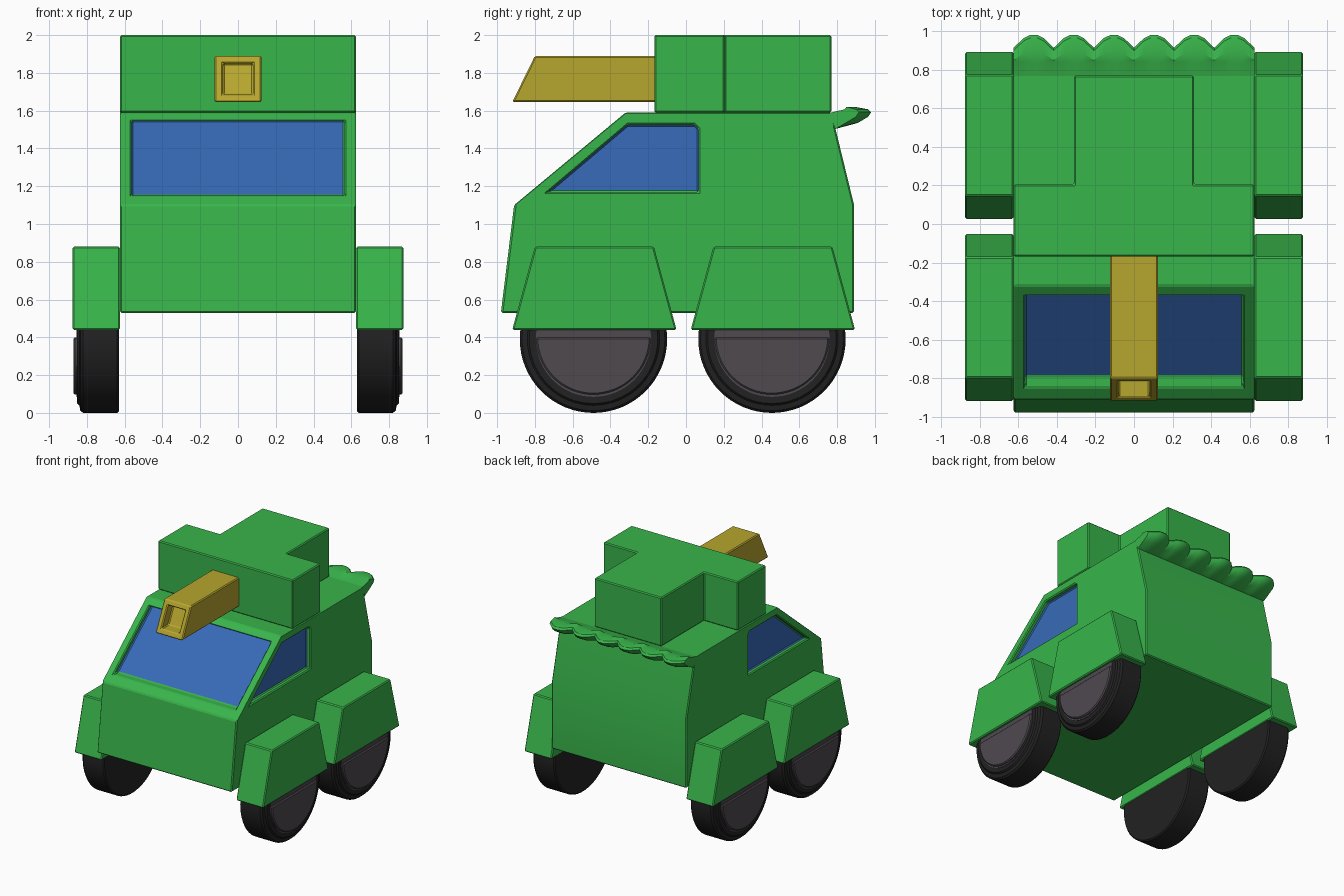
import bpy, bmesh, math

if "Cube" in bpy.data.objects:
    bpy.data.objects.remove(bpy.data.objects["Cube"], do_unlink=True)


def material(name, rgb):
    m = bpy.data.materials.new(name)
    m.use_nodes = True
    col = (*rgb, 1)
    m.diffuse_color = col
    bsdf = next(n for n in m.node_tree.nodes if n.type == 'BSDF_PRINCIPLED')
    bsdf.inputs["Base Color"].default_value = col
    return m


green = material("green paint", (0.04, 0.46, 0.07))
gold = material("dull gold", (0.47, 0.38, 0.027))
glass = material("blue glass", (0.038, 0.145, 0.48))
rubber = material("black rubber", (0.016, 0.016, 0.016))
hub_grey = material("hub grey", (0.078, 0.068, 0.078))


def make(name, bm, mat):
    bmesh.ops.recalc_face_normals(bm, faces=bm.faces[:])
    me = bpy.data.meshes.new(name)
    bm.to_mesh(me)
    bm.free()
    ob = bpy.data.objects.new(name, me)
    bpy.context.collection.objects.link(ob)
    if mat:
        me.materials.append(mat)
    return ob


def loft(name, rings, mat, closed=False):
    """Skin equal rings of points, capping both ends unless closed."""
    bm = bmesh.new()
    vs = [[bm.verts.new(p) for p in ring] for ring in rings]
    n = len(vs[0])
    for i in range(len(vs) - (0 if closed else 1)):
        a, b = vs[i], vs[(i + 1) % len(vs)]
        for k in range(n):
            j = (k + 1) % n
            bm.faces.new((a[k], a[j], b[j], b[k]))
    if not closed:
        bm.faces.new(vs[0])
        bm.faces.new(vs[-1])
    return make(name, bm, mat)


def prism(name, profile, lo, hi, mat=None, axis='x'):
    """Extrude a (y, z) profile along x, or an (x, y) profile along z."""
    place = (lambda p, h: (h, *p)) if axis == 'x' else (lambda p, h: (*p, h))
    return loft(name, [[place(p, h) for p in profile] for h in (lo, hi)], mat)


def apply(ob, kind, **settings):
    mod = ob.modifiers.new(kind, kind)
    for k, v in settings.items():
        setattr(mod, k, v)
    activate(ob)
    bpy.ops.object.modifier_apply(modifier=mod.name)


def activate(ob):
    bpy.ops.object.select_all(action='DESELECT')
    ob.select_set(True)
    bpy.context.view_layer.objects.active = ob


def cut(ob, cutter):
    cutter.hide_render = True
    apply(ob, 'BOOLEAN', operation='DIFFERENCE', solver='EXACT', object=cutter)
    bpy.data.objects.remove(cutter, do_unlink=True)


def finish(ob, bevel=0.008, angle=15):
    if bevel:
        apply(ob, 'BEVEL', width=bevel, segments=1, limit_method='ANGLE',
              angle_limit=math.radians(30))
    activate(ob)
    bpy.ops.object.shade_smooth_by_angle(angle=math.radians(angle))


def slanted(line, z0, z1, out, depth):
    """Profile of a recess that follows a slanted front face."""
    return [(line(z0) - out, z0), (line(z0) + depth, z0),
            (line(z1) + depth, z1), (line(z1) - out, z1)]


# Body shell with recessed windows
HALF = 0.625
body = prism("body", [(-0.98, 0.53), (-0.91, 1.1), (-0.32, 1.59), (0.78, 1.59),
                      (0.79, 1.51), (0.89, 1.1), (0.89, 0.53)], -HALF, HALF, green)
body.data.materials.append(glass)


def screen(z):
    return -0.91 + (z - 1.1) * 0.59 / 0.49


cut(body, prism("windshield_cutter", slanted(screen, 1.15, 1.545, 0.3, 0.06), -0.565, 0.565))
side_window = [(-0.73, 1.17), (-0.31, 1.525), (0.045, 1.525), (0.065, 1.505), (0.065, 1.17)]
for s in (1, -1):
    cut(body, prism("side_window_cutter", side_window, s * 0.585, s * 0.8))
for f in body.data.polygons:
    c, n = f.center, f.normal
    side_glass = abs(n.x) > 0.9 and abs(abs(c.x) - 0.585) < 0.005
    front_glass = n.y < -0.4 and n.z > 0.4 and c.y - screen(c.z) > 0.03
    f.material_index = 1 if side_glass or front_glass else 0
finish(body)

# Scalloped lip along the rear edge of the roof
SCALLOPS = 6
step = 2 * HALF / SCALLOPS
rings = []
for i in range(SCALLOPS):
    mid = -HALF + step * (i + 0.5)
    for t, d in ((-0.5, -0.065), (-0.25, -0.015), (-0.1, 0), (0.1, 0), (0.25, -0.015), (0.5, -0.065)):
        if t == -0.5 and i:
            continue
        rings.append([(mid + t * step, y, z) for y, z in (
            (0.76, 1.588), (0.84, 1.607), (0.895 + d * 0.7, 1.62), (0.965 + d, 1.607),
            (0.98 + d, 1.592), (0.965 + d, 1.568), (0.91 + d, 1.535), (0.79, 1.503))])
finish(loft("rear_roof_lip", rings, green), bevel=0, angle=30)

# T-shaped turret
turret = prism("turret", [(-HALF, -0.168), (HALF, -0.168), (HALF, 0.205), (0.312, 0.205),
                          (0.312, 0.77), (-0.312, 0.77), (-0.312, 0.205), (-HALF, 0.205)],
               1.59, 2.0, green, axis='z')
finish(turret)


# Square gun barrel with a slanted hollow muzzle
def muzzle(z):
    return -0.92 + (z - 1.645) * 0.12 / 0.245


barrel = prism("gun_barrel", [(muzzle(1.645), 1.645), (muzzle(1.89), 1.89),
                              (-0.16, 1.89), (-0.16, 1.645)], -0.125, 0.125, gold)
cut(barrel, prism("muzzle_cutter", slanted(muzzle, 1.685, 1.85, 0.2, 0.09), -0.08, 0.08))
finish(barrel)


# Wheels and fenders
def lathe(name, profile, y, z, mat, sides=64):
    rings = []
    for x, r in profile:
        rings.append([(x, y + r * math.cos(a), z + r * math.sin(a))
                      for a in (2 * math.pi * k / sides for k in range(sides))])
    ob = loft(name, rings, mat)
    finish(ob, bevel=0, angle=30)


R = 0.39
for s, side in ((1, "left"), (-1, "right")):
    for y, end in ((-0.49, "front"), (0.455, "rear")):
        tag = end + "_" + side
        mid = y + 0.005
        fender = prism(tag + "_fender", [(mid - 0.435, 0.44), (mid - 0.315, 0.88),
                                         (mid + 0.315, 0.88), (mid + 0.435, 0.44)],
                       s * 0.625, s * 0.877, green)
        finish(fender)
        tyre = [(0.63, R - 0.01), (0.64, R), (0.82, R), (0.835, R - 0.012), (0.84, 0.35),
                (0.852, 0.34), (0.852, 0.305)]
        lathe(tag + "_tyre", [(s * x, r) for x, r in tyre], y, R, rubber)
        lathe(tag + "_hub", [(s * 0.8, 0.305), (s * 0.856, 0.305)], y, R, hub_grey)
        arc = [math.pi * (1 + k / 32) for k in range(33)]
        half = [(y + 0.303 * math.cos(a), R + 0.01 + 0.303 * math.sin(a)) for a in arc]
        finish(prism(tag + "_hub_plate", half, s * 0.83, s * 0.872, hub_grey))
